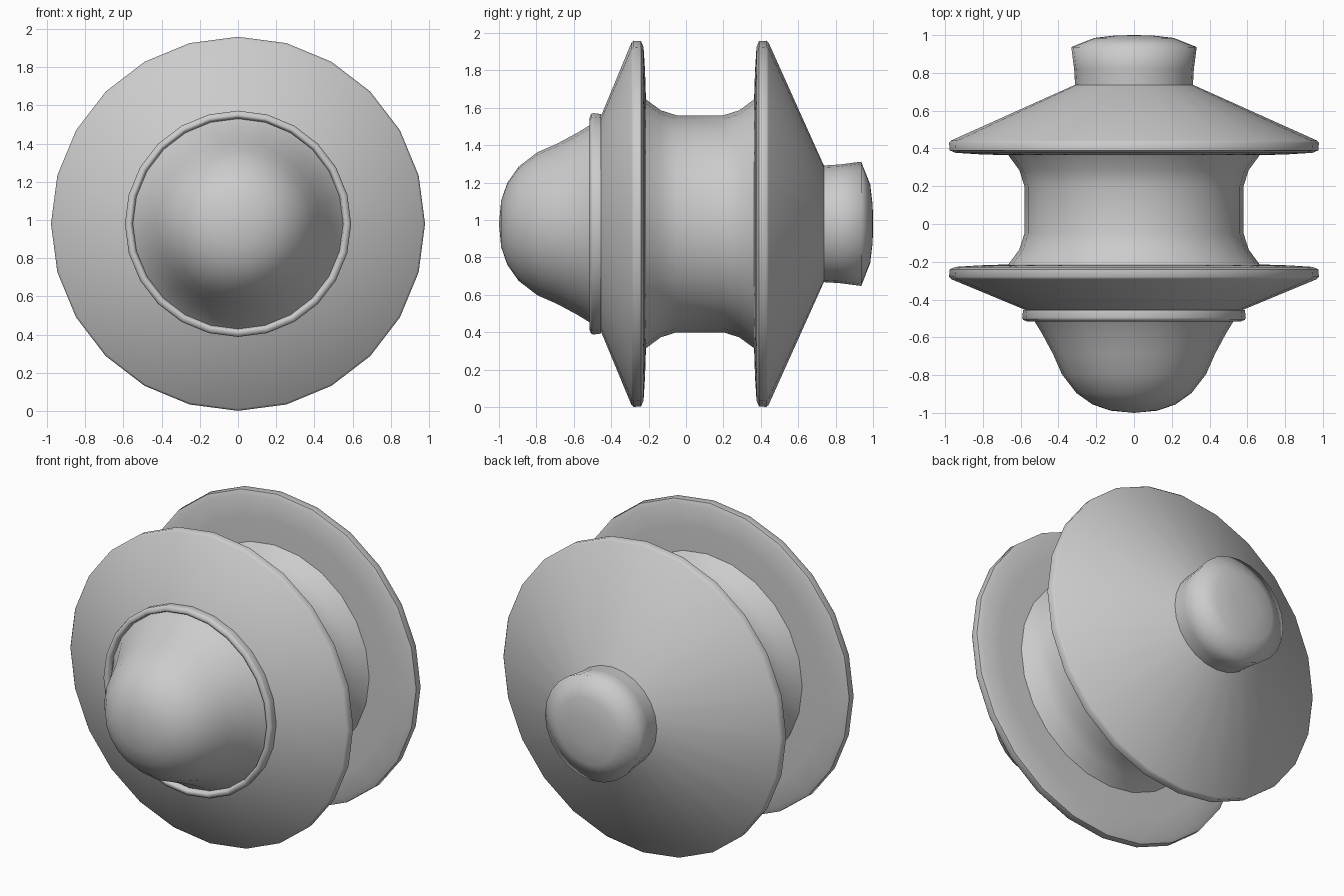
import bpy, bmesh, math

if "Cube" in bpy.data.objects:
    bpy.data.objects.remove(bpy.data.objects["Cube"])

SIDES = 24
CZ = 0.98  # height of the spool's axis


def lathe(name, profile, angle):
    """Revolve (y, radius) points about the lengthwise axis."""
    bm = bmesh.new()
    rings = []
    for y, r in profile:
        if r == 0:
            rings.append([bm.verts.new((0, y, CZ))])
        else:
            rings.append([bm.verts.new((r * math.sin(2 * math.pi * i / SIDES), y,
                                        CZ + r * math.cos(2 * math.pi * i / SIDES)))
                          for i in range(SIDES)])
    for a, b in zip(rings, rings[1:]):
        for i in range(SIDES):
            j = (i + 1) % SIDES
            if len(a) == 1:
                bm.faces.new((a[0], b[j], b[i]))
            elif len(b) == 1:
                bm.faces.new((a[i], a[j], b[0]))
            else:
                bm.faces.new((a[i], a[j], b[j], b[i]))
    # outward normals: rim faces of an axis-ordered profile all share winding
    bm.normal_update()
    widest = max(bm.faces, key=lambda f: f.calc_center_median().xz.length
                 if abs(f.normal.y) < 0.9 else 0)
    c = widest.calc_center_median()
    if widest.normal.x * c.x + widest.normal.z * (c.z - CZ) < 0:
        bmesh.ops.reverse_faces(bm, faces=bm.faces)
    mesh = bpy.data.meshes.new(name)
    bm.to_mesh(mesh)
    bm.free()
    ob = bpy.data.objects.new(name, mesh)
    bpy.context.collection.objects.link(ob)
    bpy.ops.object.select_all(action='DESELECT')
    ob.select_set(True)
    bpy.context.view_layer.objects.active = ob
    bpy.ops.object.shade_smooth_by_angle(angle=math.radians(angle))


# rounded nose flaring into the collar
lathe("nose", [(-1.0, 0), (-0.988, 0.125), (-0.955, 0.22), (-0.895, 0.305),
               (-0.795, 0.382), (-0.69, 0.428), (-0.58, 0.487), (-0.51, 0.53),
               (-0.485, 0.55)], 80)

# raised collar around the nose
lathe("collar", [(-0.485, 0.55), (-0.51, 0.557), (-0.515, 0.568), (-0.508, 0.587),
                 (-0.495, 0.592), (-0.455, 0.587), (-0.455, 0.575)], 60)

# front flange: cone, rounded rim, nearly flat inner face
lathe("front_flange", [(-0.455, 0.575), (-0.292, 0.968), (-0.28, 0.979), (-0.24, 0.976),
                       (-0.227, 0.945), (-0.219, 0.82), (-0.214, 0.665)], 50)

# waisted drum between the flanges
lathe("drum", [(-0.214, 0.665), (-0.135, 0.607), (-0.05, 0.58), (0.2, 0.58),
               (0.285, 0.607), (0.364, 0.665)], 50)

# rear flange: mirrored rim with a long cone
lathe("rear_flange", [(0.364, 0.665), (0.369, 0.82), (0.377, 0.945), (0.39, 0.976),
                      (0.43, 0.979), (0.442, 0.968), (0.737, 0.312)], 50)

# end knob
lathe("end_knob", [(0.737, 0.312), (0.82, 0.317), (0.937, 0.332), (0.985, 0.21),
                   (0.998, 0.1), (1.0, 0)], 80)
